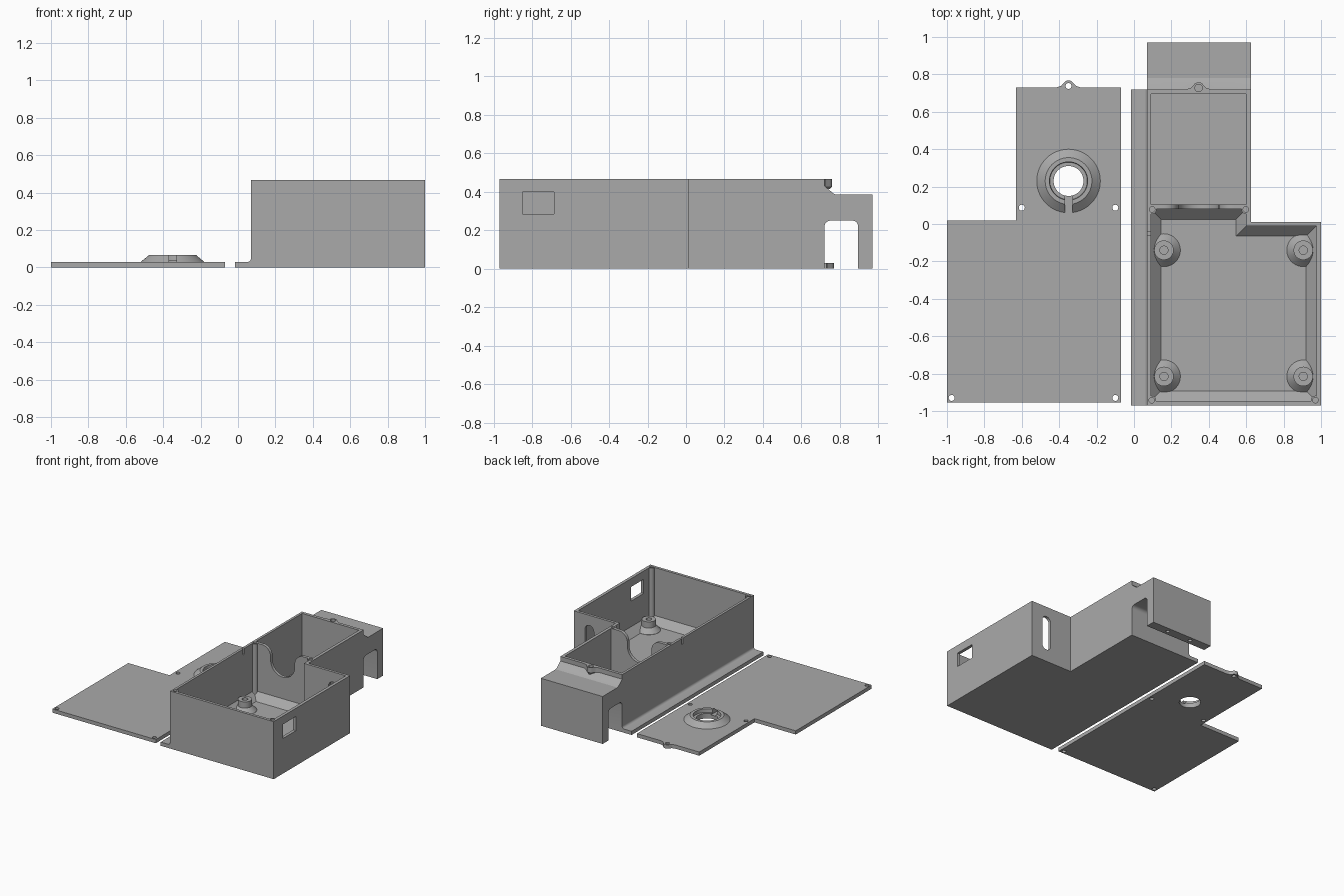
import bpy, bmesh, math

if "Cube" in bpy.data.objects:
    bpy.data.objects.remove(bpy.data.objects["Cube"])

grey = bpy.data.materials.new("plastic grey")
grey.diffuse_color = (0.4, 0.4, 0.4, 1)
grey.use_nodes = True
grey.node_tree.nodes["Principled BSDF"].inputs["Base Color"].default_value = grey.diffuse_color


def loft(name, rings, sharp=True):
    """Closed solid through rings of equally many 3D points."""
    bm = bmesh.new()
    vs = [[bm.verts.new(p) for p in r] for r in rings]
    n = len(vs[0])
    for a, b in zip(vs, vs[1:]):
        for i in range(n):
            j = (i + 1) % n
            bm.faces.new((a[i], a[j], b[j], b[i]))
    bm.faces.new(vs[0][::-1])
    bm.faces.new(vs[-1])
    bmesh.ops.recalc_face_normals(bm, faces=bm.faces)
    me = bpy.data.meshes.new(name)
    bm.to_mesh(me)
    bm.free()
    me.materials.append(grey)
    ob = bpy.data.objects.new(name, me)
    bpy.context.collection.objects.link(ob)
    return ob


def prism(name, pts, lo, hi, axis="z"):
    place = {"x": lambda p, h: (h, p[0], p[1]), "y": lambda p, h: (p[0], h, p[1]),
             "z": lambda p, h: (p[0], p[1], h)}[axis]
    return loft(name, [[place(p, h) for p in pts] for h in (lo, hi)])


def box(name, x0, x1, y0, y1, z0, z1):
    return prism(name, [(x0, y0), (x1, y0), (x1, y1), (x0, y1)], z0, z1)


def arc(cx, cy, r, a0, a1, n=8):
    return [(cx + r * math.cos(math.radians(a0 + (a1 - a0) * i / n)),
             cy + r * math.sin(math.radians(a0 + (a1 - a0) * i / n))) for i in range(n + 1)]


def turned(name, x, y, profile, n=40):
    """Round solid from (radius, z) steps."""
    return loft(name, [[(*p, z) for p in arc(x, y, r, 0, 360, n)[:-1]] for r, z in profile])


def combine(ob, others, op):
    for o in others:
        m = ob.modifiers.new("join", "BOOLEAN")
        m.object, m.operation, m.solver = o, op, "EXACT"
        dg = bpy.context.evaluated_depsgraph_get()
        me = bpy.data.meshes.new_from_object(ob.evaluated_get(dg))
        ob.modifiers.clear()
        ob.data = me
        bpy.data.objects.remove(o)


def smooth(ob):
    bpy.ops.object.select_all(action="DESELECT")
    ob.select_set(True)
    bpy.context.view_layer.objects.active = ob
    bpy.ops.object.shade_smooth_by_angle(angle=math.radians(25))


def ear(x, y, grow=1.0):
    """Outline of the flared screw ear on an edge at height y."""
    tip = arc(x, y + 0.008, 0.03 * grow, 30, 150)
    return [(x - 0.065 * grow, y - 0.015), (x + 0.065 * grow, y - 0.015),
            (x + 0.065 * grow, y), (x + 0.04 * grow, y + 0.008)] + tip + \
           [(x - 0.04 * grow, y + 0.008), (x - 0.065 * grow, y)]


# ---- lid: plate, ear, cable collar, holes
lid = prism("lid", [(-1, -0.955), (-0.07, -0.955), (-0.07, 0.73), (-0.63, 0.73),
                    (-0.63, 0.02), (-1, 0.02)], 0, 0.03)
collar = turned("collar", -0.35, 0.23, [(0.17, 0.01), (0.17, 0.03), (0.125, 0.067)], 56)
combine(collar, [box("slot", -0.37, -0.33, 0.0, 0.2, 0.03, 0.1)], "DIFFERENCE")
combine(lid, [prism("lid_ear", ear(-0.35, 0.73), 0, 0.03), collar], "UNION")
combine(lid, [turned("recess", -0.35, 0.23, [(0.1, 0.04), (0.105, 0.1)], 56),
              turned("bore", -0.35, 0.23, [(0.08, -0.1), (0.08, 0.1)], 56)] +
        [turned("screw_hole", x, y, [(0.016, -0.1), (0.016, 0.1)], 20) for x, y in
         [(-0.975, -0.93), (-0.1, -0.93), (-0.6, 0.087), (-0.1, 0.087), (-0.35, 0.738)]],
        "DIFFERENCE")
smooth(lid)

# ---- enclosure body
body = prism("enclosure", [(0.07, -0.97), (1, -0.97), (1, 0.012), (0.625, 0.012),
                           (0.625, 0.72), (0.07, 0.72)], 0, 0.467)


# main chamber with a chamfered floor edge
def chamber(d):
    return [(0.09 + d, -0.947 + d), (0.975 - d, -0.947 + d), (0.975 - d, -0.01 - d),
            (0.6 - d, -0.01 - d), (0.6 - d, 0.08 - d), (0.09 + d, 0.08 - d)]


main = loft("main_chamber", [[(*p, z) for p in chamber(d)]
                             for d, z in ((0.055, 0.022), (0, 0.077), (0, 0.6))])
small = box("cable_chamber", 0.09, 0.6, 0.105, 0.695, 0.022, 0.6)
combine(body, [main, small], "DIFFERENCE")

# corner screw columns and board standoffs
corners = [(0.095, -0.942), (0.97, -0.942), (0.097, 0.078), (0.598, 0.078)]
posts = [(x, y) for x in (0.16, 0.905) for y in (-0.14, -0.815)]
combine(body, [turned("column", x, y, [(0.024, 0.01), (0.024, 0.467)], 24) for x, y in corners],
        "UNION")
standoffs = [turned("standoff", x, y, [(0.088, 0.01), (0.088, 0.023), (0.052, 0.06),
                                       (0.052, 0.11)]) for x, y in posts]
# keep the standoffs inside the walls
combine(body, standoffs, "UNION")

# rear bracket: arch cut by rounded inner corners, sloped shoulder
profile = [(0.71, 0.25), (0.71, 0.44), (0.72, 0.43), (0.765, 0.392), (0.78, 0.385),
           (0.97, 0.385), (0.97, 0), (0.895, 0), (0.895, 0.22)] + \
    arc(0.865, 0.22, 0.03, 0, 90, 6)[1:] + arc(0.75, 0.22, 0.03, 90, 180, 6) + [(0.71, 0.22)]
bracket = prism("bracket", profile, 0.07, 0.625, "x")
# side flange with a fillet against the wall
flange = prism("flange", [(-0.015, 0), (0.08, 0), (0.08, 0.05)] +
               arc(0.05, 0.05, 0.02, 0, -90, 6) + [(-0.015, 0.03)], -0.97, 0.72, "y")
# rear screw ear, tapering into the wall below
rear_ear = loft("rear_ear", [[(x, y - dy, z) for x, y in ear(0.345, 0.72)]
                             for dy, z in ((0.045, 0.385), (0, 0.425), (0, 0.467))])
combine(body, [bracket, flange, rear_ear], "UNION")
combine(body, [box("ear_clearance", 0.2, 0.5, 0.6, 0.695, 0.2, 0.6)], "DIFFERENCE")

# openings: side window, oval slot, rim notch, cable saddle, screw holes
oval = arc(0.86, 0.345, 0.04, 0, 180) + arc(0.86, 0.14, 0.04, 180, 360)
saddle = [(0.545, 0.6), (0.545, 0.467)] + arc(0.53, 0.39, 0.077, 85, 180, 8) + \
    arc(0.345, 0.36, 0.108, 0, -180, 16) + arc(0.16, 0.39, 0.077, 0, 95, 8) + \
    [(0.145, 0.467), (0.145, 0.6)]
holes = [turned("hole", x, y, [(0.015, 0.3), (0.015, 0.6)], 20) for x, y in corners]
holes += [turned("hole", x, y, [(0.022, 0.04), (0.022, 0.3)], 24) for x, y in posts]
holes += [turned("hole", 0.345, 0.727, [(0.02, 0.4), (0.02, 0.6)], 20)]
holes += [turned("hole", x, 0.933, [(0.015, -0.1), (0.015, 0.12)], 16) for x in (0.24, 0.455)]
combine(body, [box("window", 0.9, 1.1, -0.85, -0.685, 0.285, 0.4),
               prism("oval_slot", oval, -0.05, 0.1, "y"),
               box("rim_notch", 0.05, 0.1, -0.062, -0.042, 0.42, 0.6),
               prism("saddle", saddle, 0.07, 0.115, "y")] + holes, "DIFFERENCE")
smooth(body)
